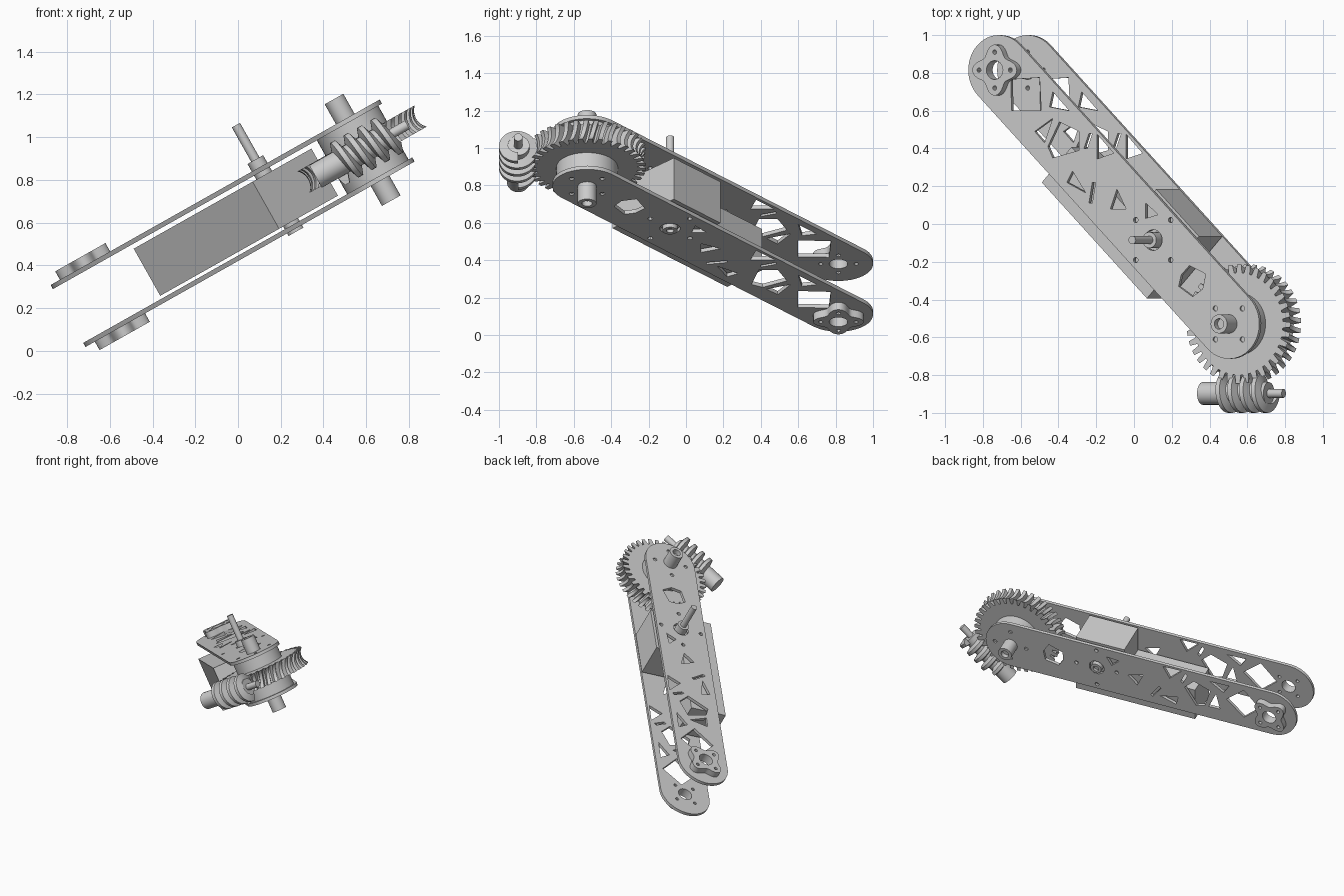
import bpy, bmesh
from math import sin, cos, pi, radians, sqrt, hypot
from mathutils import Matrix, Vector

cube = bpy.data.objects.get("Cube")
if cube:
    bpy.data.objects.remove(cube)

grey = bpy.data.materials.new("plain_grey")
grey.use_nodes = True
GREY = (0.6, 0.6, 0.6, 1)
grey.diffuse_color = GREY
grey.node_tree.nodes["Principled BSDF"].inputs["Base Color"].default_value = GREY

# The arm is laid out flat, then the whole of it is tilted about y
TILT = Matrix.Rotation(radians(-29.4), 4, 'Y')
FREE = (-0.428, 0.815)      # centre of the rounded free end
DRIVE = (0.970, -0.529)     # centre of the rounded gear end
MOTOR = (0.51, -0.085)      # motor output axis
LOW, HIGH = 0.377, 0.688    # plate heights
MID = (LOW + HIGH) / 2
axis = (Vector(DRIVE) - Vector(FREE)).normalized()
side = Vector((-axis.y, axis.x))


def add(name, mesh, at=(0, 0, 0), turn=Matrix()):
    obj = bpy.data.objects.new(name, mesh)
    bpy.context.collection.objects.link(obj)
    obj.matrix_world = TILT @ Matrix.Translation(at) @ turn
    if not mesh.materials:
        mesh.materials.append(grey)
    bpy.ops.object.select_all(action='DESELECT')
    obj.select_set(True)
    bpy.context.view_layer.objects.active = obj
    bpy.ops.object.shade_smooth_by_angle(angle=radians(30))
    return obj


def finish(bm, name):
    bmesh.ops.recalc_face_normals(bm, faces=bm.faces)
    mesh = bpy.data.meshes.new(name)
    bm.to_mesh(mesh)
    bm.free()
    return mesh


def circle(center, r, n=16):
    return [(center[0] + r * cos(2 * pi * i / n), center[1] + r * sin(2 * pi * i / n))
            for i in range(n)]


def four_holes(center, d, r=0.014):
    return [circle((center[0] + i * d, center[1] + j * d), r, 12)
            for i in (-1, 1) for j in (-1, 1)]


def sheet(name, loops, thickness):
    """Flat outline with holes, extruded about its middle."""
    curve = bpy.data.curves.new(name, 'CURVE')
    curve.dimensions, curve.fill_mode = '2D', 'BOTH'
    curve.extrude = thickness / 2
    for loop in loops:
        spline = curve.splines.new('POLY')
        spline.points.add(len(loop) - 1)
        for p, (x, y) in zip(spline.points, loop):
            p.co = (x, y, 0, 1)
        spline.use_cyclic_u = True
    temp = bpy.data.objects.new(name, curve)
    bpy.context.collection.objects.link(temp)
    mesh = bpy.data.meshes.new_from_object(temp)
    bpy.data.objects.remove(temp)
    mesh.name = name
    return mesh


def lathe(name, profile, at, turn=Matrix(), n=32):
    """Turned part: profile of (radius, height), capped where radius is zero."""
    bm = bmesh.new()
    rings = [[bm.verts.new((r * cos(2 * pi * i / n), r * sin(2 * pi * i / n), z))
              for i in range(n)] for r, z in profile]
    for a, b in zip(rings, rings[1:]):
        for i in range(n):
            bm.faces.new((a[i], a[(i + 1) % n], b[(i + 1) % n], b[i]))
    bm.faces.new(rings[0])
    bm.faces.new(rings[-1])
    return add(name, finish(bm, name), at, turn)


# Side plates: a long stadium pierced with lightening holes
def stadium(r, n=24):
    pts = []
    for center, sign in ((DRIVE, 1), (FREE, -1)):
        for i in range(n + 1):
            a = -pi / 2 + pi * i / n
            p = Vector(center) + sign * r * (cos(a) * axis + sin(a) * side)
            pts.append((p.x, p.y))
    return pts


lightening = [
    [(-.17, .6), (-.18, .775), (-.355, .765), (-.35, .6)],
    [(-.10, .70), (0, .60), (-.12, .62)],
    [(-.06, .54), (.06, .49), (.06, .39), (-.10, .35), (-.13, .41)],
    [(-.21, .49), (-.10, .56), (-.15, .43)],
    [(.02, .28), (.10, .165), (-.015, .22)],
    [(.12, .48), (.14, .48), (.11, .40), (.09, .40)],
    [(.17, .475), (.27, .375), (.17, .345)],
    [(.14, .22), (.16, .22), (.14, .11), (.12, .11)],
    [(.29, .185), (.345, .08), (.25, .08)],
    [(.465, .11), (.54, .05), (.465, .03)],
    [(.73, -.22), (.83, -.265), (.81, -.345), (.75, -.385), (.665, -.33), (.68, -.27)],
]
holes = lightening + [circle(FREE, 0.05, 24), circle(MOTOR, 0.055, 24)]
holes += four_holes(MOTOR, 0.106) + four_holes(DRIVE, 0.082)
holes += [circle((FREE[0] + 0.095 * cos(k * pi / 2), FREE[1] + 0.095 * sin(k * pi / 2)), 0.012, 12)
          for k in range(4)]
plate = sheet("side_plate", [stadium(0.185)] + holes, 0.022)
add("upper_plate", plate, (0, 0, HIGH))
add("lower_plate", plate, (0, 0, LOW))

# Four-lobed hubs on the outside of the free end
lobes = []
for i in range(64):
    a = 2 * pi * i / 64
    r = 0.112 + 0.023 * cos(4 * a)
    lobes.append((r * cos(a), r * sin(a)))
bolts = [circle((0.095 * cos(k * pi / 2), 0.095 * sin(k * pi / 2)), 0.012, 12) for k in range(4)]
hub = sheet("lobed_hub", [lobes, circle((0, 0), 0.05, 24)] + bolts, 0.045)
add("upper_hub", hub, (*FREE, HIGH + 0.0335))
add("lower_hub", hub, (*FREE, LOW - 0.0335))

# Motor: a wide gearbox with a narrower body behind it
corner = Vector((0.448, -0.394))
steps = [(0, 0), (.886, 0), (.886, .26), (.36, .26), (.36, .456), (0, .456)]
outline = [tuple(corner - a * axis + b * side) for a, b in steps]
add("motor_body", sheet("motor_body", [outline], 0.253), (0, 0, MID - 0.003))

# Motor output: boss with a thin shaft, and the short boss below
lathe("motor_shaft", [(.042, .60), (.042, .74), (.022, .74), (.022, .925)], (*MOTOR, 0))
lathe("motor_lower_boss", [(.02, .37), (.02, .352), (.04, .352), (.04, .42)], (*MOTOR, 0))

# Gear axle with bored ends, and the drum between the plates
lathe("gear_axle", [(.028, .29), (.028, .26), (.05, .26), (.05, .806), (.028, .806), (.028, .77)],
      (*DRIVE, 0))
lathe("gear_drum", [(.165, LOW), (.165, HIGH)], (*DRIVE, 0), n=48)

# Worm wheel: slanted teeth with a hollow throat
TEETH, LAYERS = 36, 8
bm = bmesh.new()
rings = []
for k in range(LAYERS + 1):
    h = (k / LAYERS - 0.5) * 0.115
    tip = 0.368 - sqrt(0.078 ** 2 - h ** 2)
    ring = []
    for t in range(TEETH):
        for frac, r in ((0, tip - .045), (.25, tip - .045), (.4, tip), (.85, tip)):
            a = 2 * pi * (t + frac) / TEETH + 0.9 * h
            ring.append(bm.verts.new((r * cos(a), r * sin(a), h)))
    rings.append(ring)
count = TEETH * 4
for a, b in zip(rings, rings[1:]):
    for i in range(count):
        j = (i + 1) % count
        bm.faces.new((a[i], a[j], b[j], b[i]))
bm.faces.new(rings[0])
bm.faces.new(rings[-1])
add("worm_wheel", finish(bm, "worm_wheel"), (*DRIVE, MID + 0.005))

# Worm: stepped shaft with a helical thread
ALONG = Matrix.Rotation(pi / 2, 4, 'Y')
worm_at = (0, -0.897, MID)
lathe("worm_shaft", [(.06, .717), (.06, 1.12), (.023, 1.12), (.023, 1.21)], worm_at, ALONG)
bm = bmesh.new()
TURNS, SEG, PITCH = 4, 32, 0.072
section = [(.055, -.028), (.103, -.012), (.103, .012), (.055, .028)]
rows = []
for i in range(TURNS * SEG + 1):
    a = 2 * pi * i / SEG
    lift = 0.83 + PITCH * i / SEG
    rows.append([bm.verts.new((r * cos(a), r * sin(a), lift + z)) for r, z in section])
for a, b in zip(rows, rows[1:]):
    for i in range(4):
        j = (i + 1) % 4
        bm.faces.new((a[i], a[j], b[j], b[i]))
bm.faces.new(rows[0])
bm.faces.new(rows[-1])
add("worm_thread", finish(bm, "worm_thread"), worm_at, ALONG)
